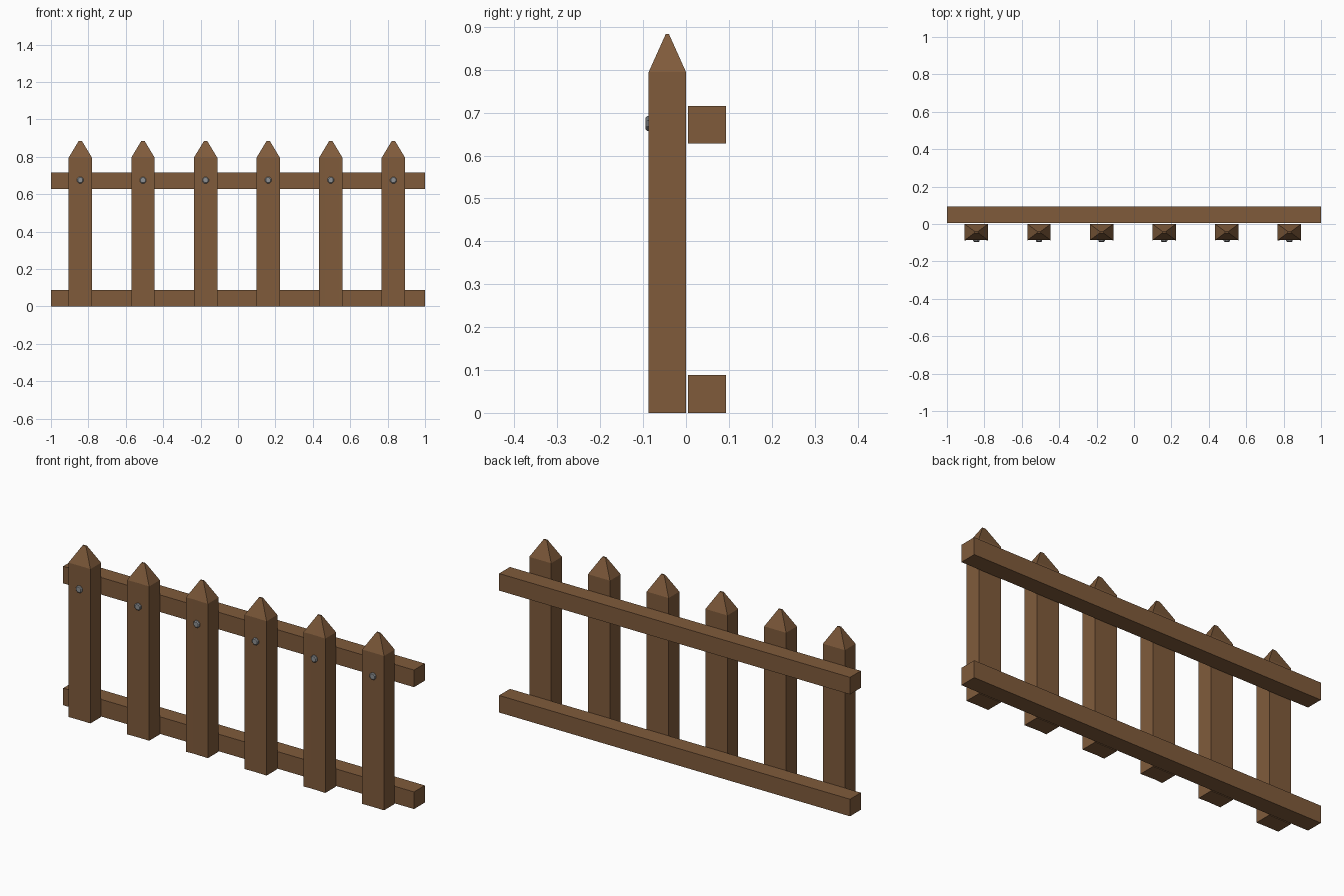
import bpy, bmesh, math

if "Cube" in bpy.data.objects:
    bpy.data.objects.remove(bpy.data.objects["Cube"])


def material(name, rgb):
    m = bpy.data.materials.new(name)
    m.diffuse_color = (*rgb, 1)
    m.use_nodes = True
    m.node_tree.nodes["Principled BSDF"].inputs["Base Color"].default_value = m.diffuse_color
    return m


wood = material("brown wood", (0.215, 0.105, 0.044))
steel = material("grey metal", (0.27, 0.28, 0.29))


def finish(name, bm, mat):
    bmesh.ops.recalc_face_normals(bm, faces=bm.faces)
    me = bpy.data.meshes.new(name)
    bm.to_mesh(me)
    bm.free()
    me.materials.append(mat)
    ob = bpy.data.objects.new(name, me)
    bpy.context.collection.objects.link(ob)
    return ob


def loft(rings):
    # closed solid through rings with equal point counts
    bm = bmesh.new()
    vs = [[bm.verts.new(p) for p in r] for r in rings]
    n = len(vs[0])
    for a, b in zip(vs, vs[1:]):
        for i in range(n):
            j = (i + 1) % n
            bm.faces.new((a[i], a[j], b[j], b[i]))
    bm.faces.new(vs[0])
    bm.faces.new(vs[-1])
    return bm


def box_ring(x, y0, y1, z):
    return [(x, y0, z), (x, y1, z), (x, y1, z + 0.088), (x, y0, z + 0.088)]


# horizontal rails
for name, z in (("bottom_rail", 0.0), ("top_rail", 0.628)):
    finish(name, loft([box_ring(-1, 0.005, 0.093, z), box_ring(1, 0.005, 0.093, z)]), wood)

# pickets: pointed posts whose front face has a faint uneven crease
creases = [(0.0, 0.001), (0.012, 0.002), (-0.022, 0.003),
           (-0.015, 0.002), (-0.02, 0.003), (0.005, 0.001)]
for k, (shift, depth) in enumerate(creases):
    cx = -0.843 + 0.3348 * k
    rings = []
    for z, hw, y0, y1, s, d in ((0, 0.0625, -0.087, 0, shift, depth),
                                (0.45, 0.0625, -0.087, 0, shift + 0.008, depth),
                                (0.795, 0.0625, -0.087, 0, shift, depth),
                                (0.884, 0.009, -0.047, -0.040, 0, 0)):
        rings.append([(cx - hw, y0, z), (cx + s, y0 + d, z), (cx + hw, y0, z),
                      (cx + hw, y1, z), (cx - hw, y1, z)])
    ob = finish(f"picket_{k + 1}", loft(rings), wood)
    bpy.ops.object.select_all(action='DESELECT')
    ob.select_set(True)
    bpy.context.view_layer.objects.active = ob
    bpy.ops.object.shade_smooth_by_angle(angle=math.radians(20))

    # bevelled nail head on the picket front
    rings = []
    for y, r in ((-0.08, 0.0185), (-0.091, 0.0185), (-0.095, 0.014)):
        rings.append([(cx + r * math.cos(math.pi * (i + 0.5) / 4), y,
                       0.675 + r * math.sin(math.pi * (i + 0.5) / 4)) for i in range(8)])
    finish(f"nail_{k + 1}", loft(rings), steel)
